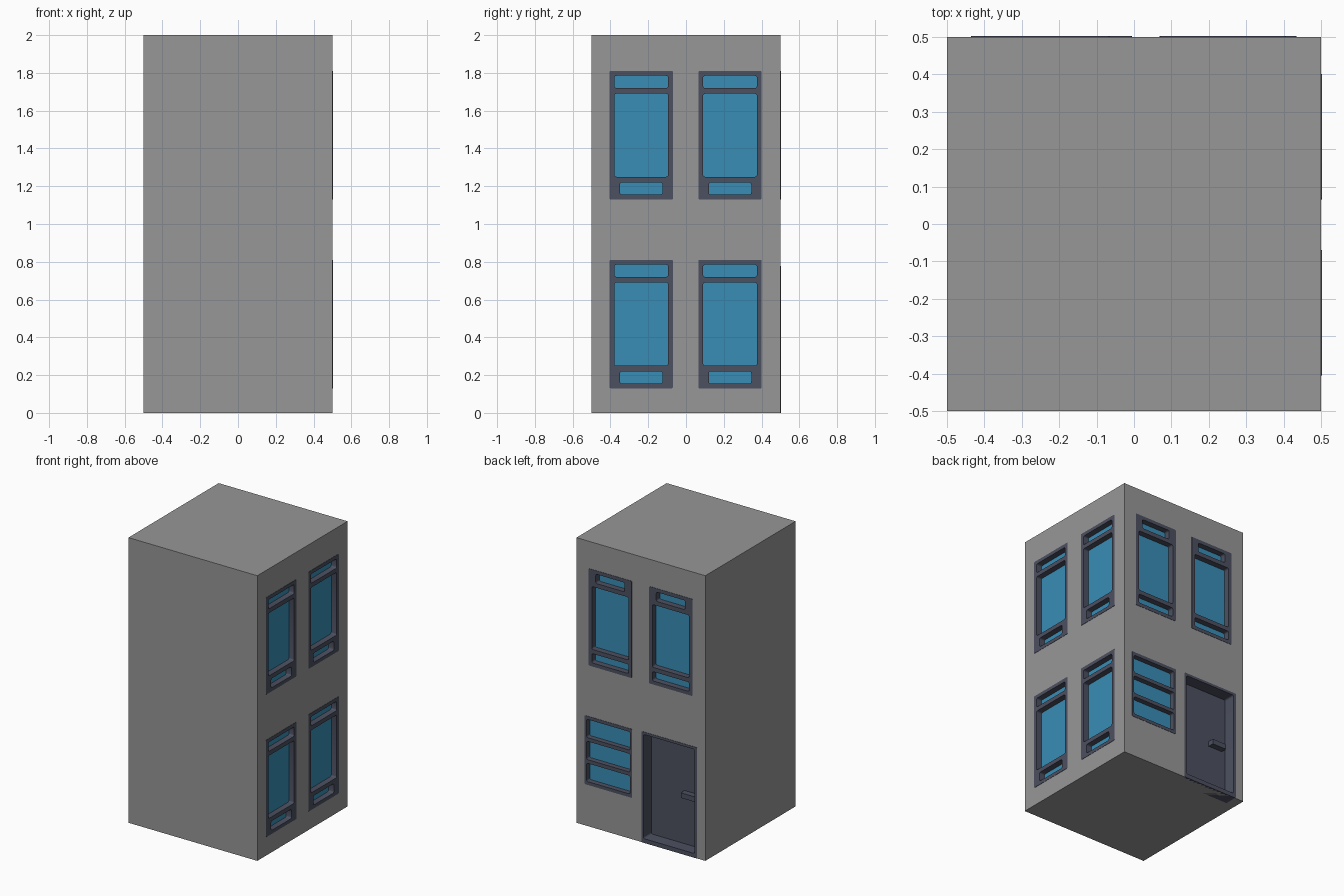
import bpy, bmesh, math
from mathutils import Matrix, Vector

if "Cube" in bpy.data.objects:
    bpy.data.objects.remove(bpy.data.objects["Cube"])


def material(name, rgb):
    m = bpy.data.materials.new(name)
    m.diffuse_color = (*rgb, 1)
    m.use_nodes = True
    m.node_tree.nodes["Principled BSDF"].inputs["Base Color"].default_value = m.diffuse_color
    return m


WALL = material("grey_wall", (0.31, 0.31, 0.31))
FRAME = material("dark_frame", (0.073, 0.08, 0.118))
GLASS = material("blue_glass", (0.041, 0.27, 0.47))

# Facade frames: u runs along the wall, v is up, w points outward
RIGHT = Matrix(((0, 0, 1, 0.5), (1, 0, 0, 0), (0, 1, 0, 0), (0, 0, 0, 1)))
BACK = Matrix(((-1, 0, 0, 0), (0, 0, 1, 0.5), (0, 1, 0, 0), (0, 0, 0, 1)))
LIFT = 0.002
cutter_bm = bmesh.new()


def add_box(bm, side, rect, w0, w1):
    u0, u1, v0, v1 = rect
    mid = Matrix.Translation(((u0 + u1) / 2, (v0 + v1) / 2, (w0 + w1) / 2))
    bmesh.ops.create_cube(bm, size=1, matrix=side @ mid @ Matrix.Diagonal((u1 - u0, v1 - v0, w1 - w0, 1)))


def mesh_object(name, bm, mat):
    bmesh.ops.recalc_face_normals(bm, faces=bm.faces)
    me = bpy.data.meshes.new(name)
    bm.to_mesh(me)
    bm.free()
    ob = bpy.data.objects.new(name, me)
    bpy.context.collection.objects.link(ob)
    me.materials.append(mat)
    return ob


def box(name, side, rect, w0, w1, mat):
    bm = bmesh.new()
    add_box(bm, side, rect, w0, w1)
    return mesh_object(name, bm, mat)


def rounded(rect, r):
    u0, u1, v0, v1 = rect
    pts = []
    for k, (cu, cv) in enumerate(((u1 - r, v1 - r), (u0 + r, v1 - r), (u0 + r, v0 + r), (u1 - r, v0 + r))):
        for s in range(4):
            a = (k + s / 3) * math.pi / 2
            pts.append((cu + r * math.cos(a), cv + r * math.sin(a)))
    return pts


def frame(name, side, rect, panes, depth):
    """Pierced plate sunk into the wall; also carves its pocket."""
    cu = bpy.data.curves.new(name, 'CURVE')
    cu.dimensions = '2D'
    cu.fill_mode = 'BOTH'
    cu.extrude = (depth + LIFT) / 2
    for outline in [rounded(rect, 0.006)] + [rounded(p, 0.011) for p in panes]:
        sp = cu.splines.new('POLY')
        sp.points.add(len(outline) - 1)
        for p, (u, v) in zip(sp.points, outline):
            p.co = (u, v, 0, 1)
        sp.use_cyclic_u = True
    tmp = bpy.data.objects.new("helper", cu)
    bpy.context.collection.objects.link(tmp)
    deps = bpy.context.evaluated_depsgraph_get()
    me = bpy.data.meshes.new_from_object(tmp.evaluated_get(deps))
    bpy.data.objects.remove(tmp)
    me.transform(side @ Matrix.Translation((0, 0, (LIFT - depth) / 2)))
    bm = bmesh.new()
    bm.from_mesh(me)
    bmesh.ops.remove_doubles(bm, verts=bm.verts, dist=1e-5)
    me.materials.clear()
    mesh_object(name, bm, FRAME)
    u0, u1, v0, v1 = rect
    e = 0.004
    add_box(cutter_bm, side, (u0 + e, u1 - e, v0 + e, v1 - e), -depth - 0.004, 0.05)


def pane(name, side, rect, depth, mat):
    u0, u1, v0, v1 = rect
    e = 0.008
    box(name, side, (u0 + e, u1 - e, v0 + e, v1 - e), -depth - 0.003, -depth + 0.001, mat)


def tall_window(name, side, u, z, flip):
    """Main pane with a wide strip at one end and a narrow strip at the other."""
    low, high = (0.1425, 0.1125) if flip else (0.1125, 0.1425)
    rect = (u - 0.1675, u + 0.1675, z + 0.13, z + 0.81)
    panes = [(u - low, u + low, z + 0.155, z + 0.22),
             (u - 0.1425, u + 0.1425, z + 0.25, z + 0.69),
             (u - high, u + high, z + 0.72, z + 0.785)]
    frame(name + "_frame", side, rect, panes, 0.04)
    pane(name + "_glass", side, rect, 0.04, GLASS)


# Tall windows: four on the right wall, two on the upper back wall
for i, u in enumerate((-0.237, 0.233)):
    for z in (0, 1):
        tall_window(f"right_window_{z}_{i}", RIGHT, u, z, False)
    tall_window(f"back_window_{i}", BACK, u, 1, True)

# Low three-pane window
rect = (-0.435, -0.068, 0.29, 0.772)
frame("low_window_frame", BACK, rect,
      [(-0.42, -0.083, 0.313 + k * 0.154, 0.441 + k * 0.154) for k in range(3)], 0.035)
pane("low_window_glass", BACK, rect, 0.035, GLASS)

# Door with deep surround and handle
rect = (0.006, 0.436, 0.0, 0.778)
frame("door_frame", BACK, rect, [(0.022, 0.418, 0.03, 0.76)], 0.085)
pane("door_panel", BACK, rect, 0.085, FRAME)
box("door_handle", BACK, (0.28, 0.39, 0.367, 0.403), -0.086, -0.042, FRAME)

# Building block with pockets carved for the frames
bm = bmesh.new()
bmesh.ops.create_cube(bm, size=1, matrix=Matrix.Translation((0, 0, 1)) @ Matrix.Diagonal((1, 1, 2, 1)))
wall = mesh_object("building_walls", bm, WALL)
cutter = mesh_object("pocket_cutter", cutter_bm, WALL)
cutter.hide_render = True
mod = wall.modifiers.new("pockets", 'BOOLEAN')
mod.operation = 'DIFFERENCE'
mod.solver = 'EXACT'
mod.object = cutter
deps = bpy.context.evaluated_depsgraph_get()
wall.data = bpy.data.meshes.new_from_object(wall.evaluated_get(deps))
wall.modifiers.clear()
bpy.data.objects.remove(cutter)
